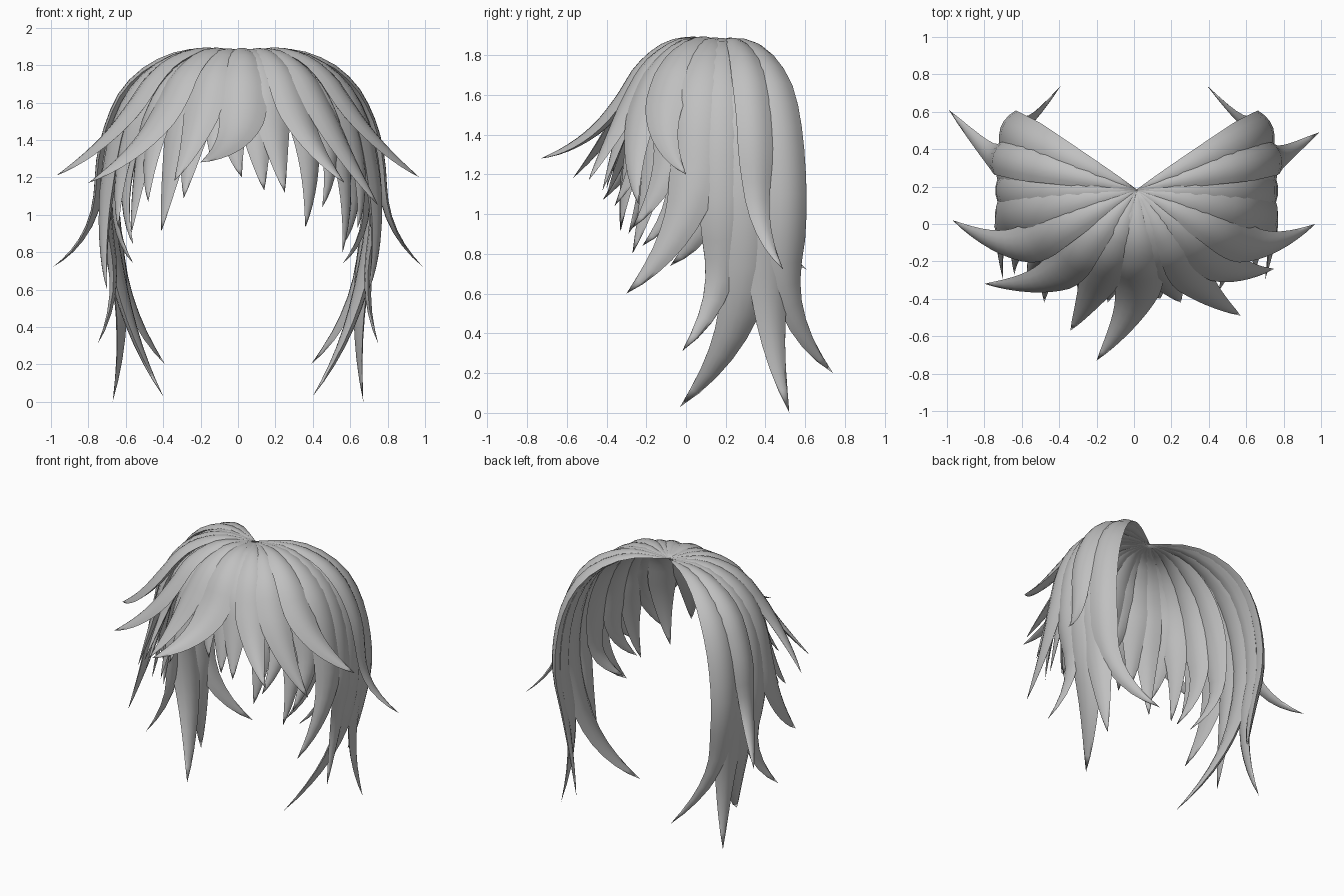
import bpy, bmesh, math
from mathutils import Vector

if "Cube" in bpy.data.objects:
    bpy.data.objects.remove(bpy.data.objects["Cube"])

CROWN = Vector((0.015, 0.18, 1.865))

hair = bpy.data.materials.new("grey_hair")
hair.diffuse_color = (0.53, 0.53, 0.53, 1)
hair.use_nodes = True
hair.node_tree.nodes["Principled BSDF"].inputs["Base Color"].default_value = hair.diffuse_color

# Dome profile: fraction of head radius against height
PROFILE = [(0, 1.865), (0.12, 1.87), (0.27, 1.875), (0.40, 1.86), (0.52, 1.825), (0.64, 1.77),
           (0.74, 1.70), (0.82, 1.62), (0.89, 1.51), (0.94, 1.39), (0.97, 1.27), (0.99, 1.12),
           (0.985, 0.95), (0.95, 0.8), (0.88, 0.65), (0.80, 0.5)]


def head_radius(az):
    c, s = math.cos(az), math.sin(az)
    if s > 0:                                   # boxy towards the open back
        return min(0.735 / abs(c), 0.785)
    return 1 / math.sqrt((c / 0.735) ** 2 + (s / 0.545) ** 2)


def resample(pts, n):
    d = [0]
    for a, b in zip(pts, pts[1:]):
        d.append(d[-1] + (b - a).length)
    out, j = [], 0
    for i in range(n + 1):
        t = d[-1] * i / n
        while j < len(pts) - 2 and d[j + 1] < t:
            j += 1
        f = (t - d[j]) / max(d[j + 1] - d[j], 1e-6)
        out.append(pts[j].lerp(pts[j + 1], min(f, 1)))
    return out


def strand(name, az, leave, tip, hw, layer=1.0, taper=0.58):
    """Lock of hair: follows the dome from the crown, then curves to its tip."""
    az = math.radians(az)
    R = head_radius(az)
    ray = Vector((math.cos(az), math.sin(az), 0))
    pts = []
    for u, z in PROFILE:
        if z < leave and u > 0.5:
            break
        p = CROWN + ray * (u * R * layer)
        p.z = z + (layer - 1) * 0.4 * u
        pts.append(p)
    P, T = pts[-1], (pts[-1] - pts[-2]).normalized()
    tip = Vector(tip)
    C = P + T * (0.5 * (tip - P).length)
    for i in range(1, 11):
        t = i / 10
        pts.append(P * (1 - t) ** 2 + C * (2 * t * (1 - t)) + tip * t * t)
    n = 20
    pts = resample(pts, n)

    # lens cross-section: outer bulge and flatter underside
    outer = [(a, 0.34 * (1 - a * a)) for a in (-1, -0.6, -0.2, 0.2, 0.6, 1)]
    inner = [(a, -0.27 * (1 - a * a)) for a in (0.5, 0, -0.5)]
    section = outer + inner
    m = len(section)

    bm = bmesh.new()
    side = Vector((-math.sin(az), math.cos(az), 0))
    rings = []
    for i in range(n):
        p = pts[i]
        T = (pts[i + 1] - pts[max(i - 1, 0)]).normalized()
        side = (side - T * side.dot(T)).normalized()
        N = T.cross(side)
        s = i / n
        d = Vector((p.x - CROWN.x, p.y - CROWN.y)).length / R
        w = hw * min(1, 0.04 + (d / 0.85) ** 0.9) if s < 0.5 else hw
        if s > taper:
            w *= ((1 - s) / (1 - taper)) ** 0.85
        rings.append([bm.verts.new(p + side * (a * w) + N * (b * w)) for a, b in section])
    for r0, r1 in zip(rings, rings[1:]):
        for k in range(m):
            bm.faces.new((r0[k], r0[(k + 1) % m], r1[(k + 1) % m], r1[k]))
    end = bm.verts.new(pts[-1])
    for k in range(m):
        bm.faces.new((rings[-1][k], rings[-1][(k + 1) % m], end))
    bm.faces.new(rings[0])
    bmesh.ops.recalc_face_normals(bm, faces=bm.faces)
    for f in bm.faces:
        f.smooth = True
    for r0, r1 in zip(rings, rings[1:]):        # keep the lock's two rims crisp
        for k in (0, 5):
            bm.edges.get((r0[k], r1[k])).smooth = False
    me = bpy.data.meshes.new(name)
    bm.to_mesh(me)
    bm.free()
    me.materials.append(hair)
    bpy.context.collection.objects.link(bpy.data.objects.new(name, me))


# Fringe locks: azimuth, height where the lock leaves the dome, tip, half width, layer
FRINGE = [
    (-88, 1.60, (-0.20, -0.73, 1.28), 0.125, 1.03),
    (-95, 1.50, (0.02, -0.37, 1.20), 0.11, 0.96),
    (-80, 1.50, (0.14, -0.40, 1.13), 0.11, 0.98),
    (-70, 1.50, (0.25, -0.42, 1.12), 0.11, 1.0),
    (-58, 1.60, (0.57, -0.49, 1.17), 0.11, 1.03),
    (-42, 1.60, (0.75, -0.24, 1.05), 0.11, 1.02),
    (-50, 1.40, (0.36, -0.33, 0.93), 0.10, 0.96),
    (-38, 1.40, (0.45, -0.36, 1.04), 0.10, 0.98),
    (-31, 1.30, (0.56, -0.27, 0.80), 0.10, 0.97),
    (-27, 1.60, (0.97, 0.00, 1.20), 0.11, 1.05),
    (-105, 1.50, (-0.14, -0.42, 1.29), 0.11, 0.98),
    (-113, 1.55, (-0.34, -0.57, 1.18), 0.11, 1.02),
    (-119, 1.45, (-0.29, -0.40, 1.09), 0.11, 0.96),
    (-132, 1.60, (-0.80, -0.32, 1.17), 0.11, 1.05),
    (-128, 1.40, (-0.41, -0.33, 0.91), 0.10, 0.96),
    (-140, 1.40, (-0.48, -0.42, 1.07), 0.10, 0.99),
    (-147, 1.30, (-0.57, -0.29, 0.90), 0.10, 0.97),
    (-153, 1.60, (-0.97, 0.02, 1.21), 0.11, 1.05),
]
for i, f in enumerate(FRINGE):
    strand("fringe_lock_%d" % (i + 1), *f)

# Side and back locks, mirrored to both sides: as above plus where the taper starts
SIDES = [
    (26, 0.78, (0.39, 0.74, 0.20), 0.10, 0.99, 0.66),
    (20, 0.75, (0.67, 0.52, 0.00), 0.11, 0.95, 0.70),
    (13, 1.05, (0.99, 0.49, 0.72), 0.09, 1.04, 0.62),
    (11, 0.75, (0.40, -0.03, 0.03), 0.13, 0.97, 0.68),
    (0, 0.75, (0.75, -0.02, 0.31), 0.11, 0.99, 0.66),
    (-6, 1.00, (0.56, -0.08, 0.74), 0.11, 0.92, 0.62),
    (-11, 1.20, (0.70, -0.30, 0.60), 0.125, 1.0, 0.64),
    (-18, 1.20, (0.56, -0.22, 0.84), 0.10, 0.92, 0.62),
    (-22, 1.30, (0.64, -0.27, 0.93), 0.115, 0.99, 0.62),
]
for sgn, label in ((1, "right"), (-1, "left")):
    for i, (az, leave, tip, hw, layer, taper) in enumerate(SIDES):
        a = az if sgn > 0 else 180 - az
        y = tip[1] + (0.12 if sgn < 0 and i == 2 else 0)   # left flick sits further back
        strand("%s_side_lock_%d" % (label, i + 1), a, leave,
               (tip[0] * sgn, y, tip[2]), hw, layer, taper)
